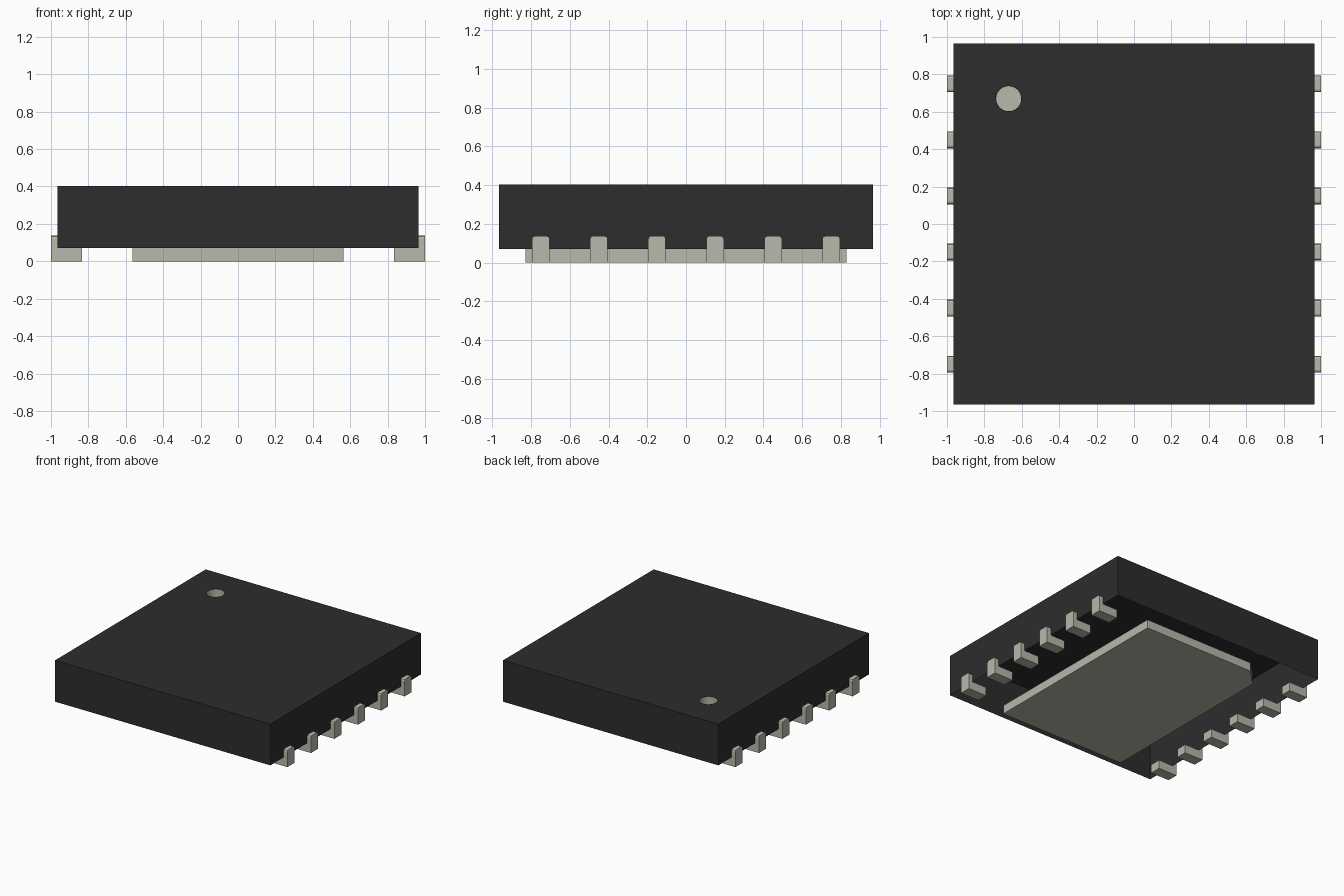
import bpy, bmesh, math
from mathutils import Matrix, Vector

cube = bpy.data.objects.get("Cube")
if cube:
    bpy.data.objects.remove(cube, do_unlink=True)

HALF, BASE, TOP = 0.965, 0.07, 0.404
DOT_X, DOT_Y, DOT_R, DOT_DEPTH = -0.67, 0.67, 0.067, 0.07


def material(name, rgb):
    mat = bpy.data.materials.new(name)
    mat.use_nodes = True
    mat.diffuse_color = (*rgb, 1)
    mat.node_tree.nodes["Principled BSDF"].inputs["Base Color"].default_value = (*rgb, 1)
    return mat


black = material("black plastic", (0.026, 0.026, 0.026))
metal = material("tinned metal", (0.485, 0.479, 0.413))


def finish(name, bm, mat):
    mesh = bpy.data.meshes.new(name)
    bm.to_mesh(mesh)
    bm.free()
    mesh.materials.append(mat)
    obj = bpy.data.objects.new(name, mesh)
    bpy.context.collection.objects.link(obj)
    return obj


def prism(bm, outline, offset):
    """Extrude a closed outline along an offset into a solid."""
    face = bm.faces.new([bm.verts.new(p) for p in outline])
    top = bmesh.ops.extrude_face_region(bm, geom=[face])["geom"]
    bmesh.ops.translate(bm, vec=offset, verts=[v for v in top if isinstance(v, bmesh.types.BMVert)])
    bmesh.ops.recalc_face_normals(bm, faces=bm.faces)


# Circle shared by the hole in the package and the marker cup
SIDES = 32
circle = [(DOT_X + DOT_R * math.cos(2 * math.pi * i / SIDES),
           DOT_Y + DOT_R * math.sin(2 * math.pi * i / SIDES)) for i in range(SIDES)]

# Package: thin shell open underneath, with a round hole in its lid
bm = bmesh.new()
corners = [(-HALF, -HALF), (HALF, -HALF), (HALF, HALF), (-HALF, HALF)]
lower = [bm.verts.new((x, y, BASE)) for x, y in corners]
upper = [bm.verts.new((x, y, TOP)) for x, y in corners]
for i in range(4):
    j = (i + 1) % 4
    bm.faces.new((lower[i], lower[j], upper[j], upper[i]))
rim = [bm.verts.new((x, y, TOP)) for x, y in circle]
quarter = SIDES // 4
for i in range(4):
    # Fan each quarter of the rim out to the matching lid corner
    corner = upper[(2 + i) % 4]
    arc = [rim[(i * quarter + k) % SIDES] for k in range(quarter + 1)]
    for a, b in zip(arc, arc[1:]):
        bm.faces.new((corner, b, a))
    bm.faces.new((corner, upper[(3 + i) % 4], arc[-1]))
finish("package_shell", bm, black)

# Pin one marker: shallow metal cup set into the lid
bm = bmesh.new()
floor = [bm.verts.new((x, y, TOP - DOT_DEPTH)) for x, y in circle]
lip = [bm.verts.new((x, y, TOP)) for x, y in circle]
bm.faces.new(floor)
for i in range(SIDES):
    j = (i + 1) % SIDES
    bm.faces.new((floor[j], floor[i], lip[i], lip[j]))
finish("pin_one_marker", bm, metal)

# Thermal pad with one cut corner beside pin one
bm = bmesh.new()
px, py, cut = 0.565, 0.828, 0.138
prism(bm, [(-px, -py, 0), (px, -py, 0), (px, py, 0), (-px + cut, py, 0), (-px, py - cut, 0)],
      Vector((0, 0, BASE)))
finish("thermal_pad", bm, metal)

# Leads: L-shaped, upturned outside the package, top corners bevelled
WIDTH, LEAD_TOP, WALL = 0.09, 0.137, HALF + 0.001
for side, label in ((1, "left"), (-1, "right")):
    for n in range(6):
        y = -0.75 + 0.3 * n
        bm = bmesh.new()
        profile = [(0.833, 0), (1, 0), (1, LEAD_TOP), (WALL, LEAD_TOP), (WALL, BASE), (0.833, BASE)]
        prism(bm, [(side * x, y - WIDTH / 2, z) for x, z in profile], Vector((0, WIDTH, 0)))
        ends = [e for e in bm.edges if all(v.co.z > LEAD_TOP - 0.001 for v in e.verts)
                and abs(e.verts[0].co.y - e.verts[1].co.y) < 0.001]
        bmesh.ops.bevel(bm, geom=ends, offset=0.014, segments=2, profile=0.5, affect='EDGES')
        finish(f"{label}_lead_{n + 1}", bm, metal)
